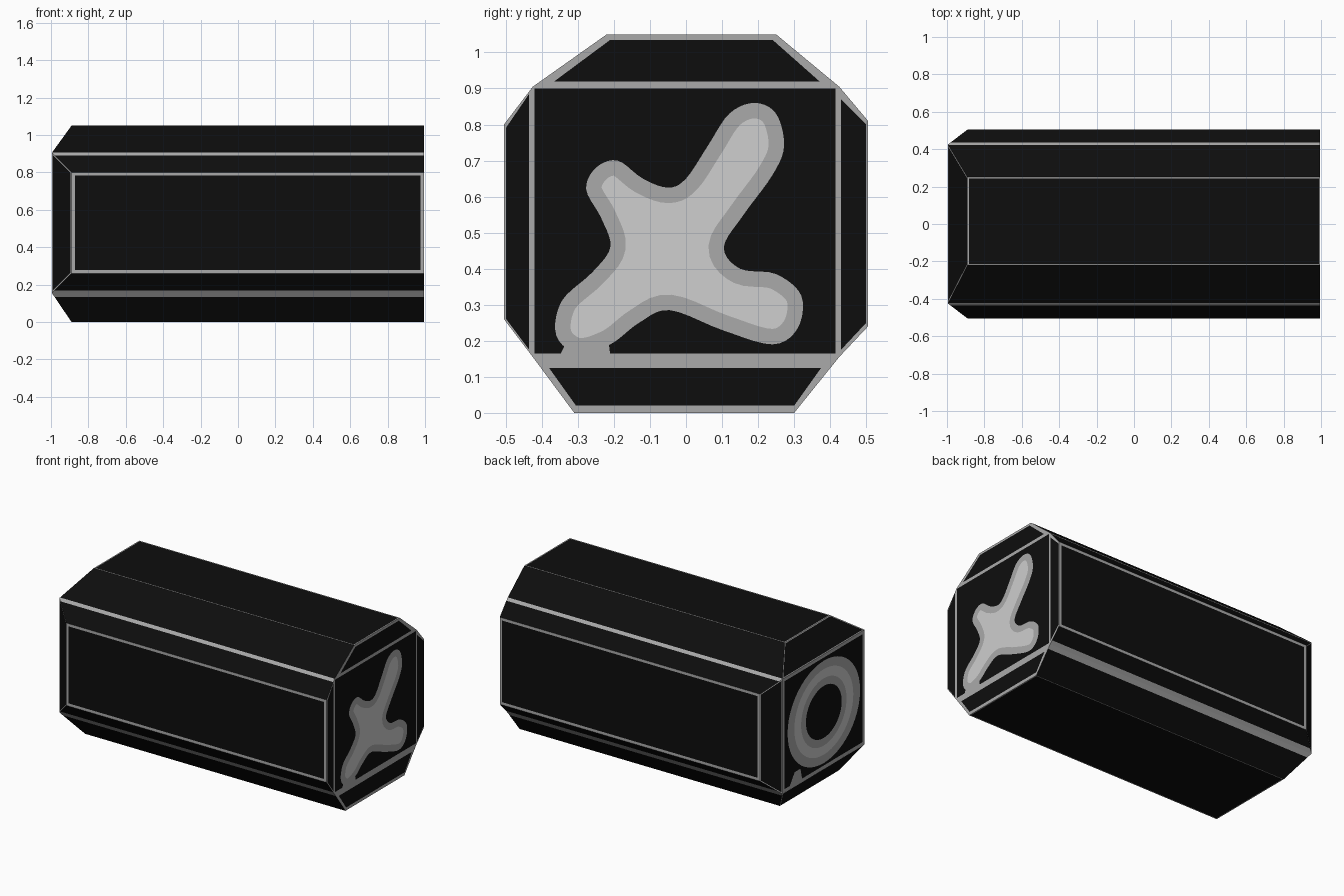
import bpy, bmesh, math
from mathutils import Vector

if "Cube" in bpy.data.objects:
    bpy.data.objects.remove(bpy.data.objects["Cube"])


def material(name, v):
    m = bpy.data.materials.new(name)
    m.diffuse_color = (v, v, v, 1)
    m.use_nodes = True
    m.node_tree.nodes["Principled BSDF"].inputs["Base Color"].default_value = m.diffuse_color
    return m


BLACK = material("black", 0.004)
GREY = material("mid grey", 0.40)
LIGHT = material("light grey", 0.62)
XR, XL, XP = 0.995, -0.995, -0.89      # right end, left end, panel start


def finish(bm, name, mats):
    me = bpy.data.meshes.new(name)
    bm.to_mesh(me)
    bm.free()
    for m in mats:
        me.materials.append(m)
    ob = bpy.data.objects.new(name, me)
    bpy.context.collection.objects.link(ob)
    return ob


def plate(name, pts, x, mat):
    """Flat painted plate on an end; pts are (y, z), counter-clockwise from +x."""
    bm = bmesh.new()
    f = bm.faces.new([bm.verts.new((x, y, z)) for y, z in pts])
    f.normal_update()
    if f.normal.x * x < 0:
        f.normal_flip()
    bmesh.ops.triangulate(bm, faces=bm.faces[:])
    return finish(bm, name, [mat])


def ring(name, inner, outer, centre, x, mat, n=48):
    """Flat elliptical band on an end."""
    bm = bmesh.new()
    loops = []
    for ry, rz in (inner, outer):
        loops.append([bm.verts.new((x, centre[0] + ry * math.cos(i * math.tau / n),
                                    centre[1] + rz * math.sin(i * math.tau / n)))
                      for i in range(n)])
    a, b = loops
    for i in range(n):
        j = (i + 1) % n
        f = bm.faces.new((a[i], a[j], b[j], b[i]))
        f.normal_update()
        if f.normal.x * x < 0:
            f.normal_flip()
    return finish(bm, name, [mat])


def smooth_loop(pts, steps=5):
    """Closed Catmull-Rom curve through the points."""
    p = [Vector(q) for q in pts]
    n, out = len(p), []
    for i in range(n):
        a, b, c, d = p[i - 1], p[i], p[(i + 1) % n], p[(i + 2) % n]
        for s in range(steps):
            t = s / steps
            out.append(0.5 * (2 * b + (c - a) * t + (2 * a - 5 * b + 4 * c - d) * t * t
                              + (3 * b - a - 3 * c + d) * t ** 3))
    return out


def shrink(pts, d):
    """Move a clockwise loop inwards by d."""
    n, out = len(pts), []
    for i in range(n):
        t = (pts[(i + 1) % n] - pts[i - 1]).normalized()
        out.append(pts[i] + Vector((t.y, -t.x)) * d)
    return out


# ---- body: faceted block, chamfered at the left end ----
# each side: two panel points, then the core corner and trim widths before/after it
sides = [
    ((-.31, 0), (.30, 0), (.425, .155), .03, .025),
    ((.505, .24), (.505, .81), (.425, .905), .018, .004),
    ((.25, 1.05), (-.22, 1.05), (-.425, .905), .004, .018),
    ((-.505, .80), (-.505, .26), (-.425, .155), .018, .025),
]
profile = []       # (y, z, left x, kind)
for k, (p, q, c, w0, w1) in enumerate(sides):
    p, q, c = Vector(p), Vector(q), Vector(c)
    nxt = Vector(sides[(k + 1) % 4][0])
    t0, t1 = w0 / (q - c).length, w1 / (nxt - c).length
    profile += [(p, XP, "panel"), (q, XP, "slope"),
                (c.lerp(q, t0), XL + (XP - XL) * t0, "trim"),
                (c, XL, "trim"),
                (c.lerp(nxt, t1), XL + (XP - XL) * t1, "slope")]

bm = bmesh.new()
right = [bm.verts.new((XR, p.x, p.y)) for p, x, kind in profile]
left = [bm.verts.new((x, p.x, p.y)) for p, x, kind in profile]
n = len(profile)
insets = []
for i in range(n):
    j = (i + 1) % n
    f = bm.faces.new((left[i], left[j], right[j], right[i]))
    kind = profile[i][2]
    f.material_index = 1 if kind == "trim" else 0
    if kind == "panel":
        insets.append((f, .018 if (i // 5) % 2 else .007))
for k in range(4):             # sloped faces around the left end
    f = bm.faces.new([left[(5 * k - 2 + s) % n] for s in range(6)])
    insets.append((f, .006))
insets.append((bm.faces.new([left[5 * k + 3] for k in range(4)]), .022))
end = bm.faces.new(right)
end.material_index = 1
bmesh.ops.recalc_face_normals(bm, faces=bm.faces[:])
for f, w in insets:            # thin grey rim on every panel
    rim = bmesh.ops.inset_individual(bm, faces=[f], thickness=w, use_even_offset=True)
    for r in rim["faces"]:
        r.material_index = 1
    f.material_index = 0
finish(bm, "body", [BLACK, GREY])

# ---- right end: black fields leaving grey lines between them ----
fields = {
    "end_field_top": [(.37, .92), (.24, 1.035), (-.21, 1.035), (-.365, .92)],
    "end_field_centre": [(-.42, .165), (.415, .165), (.415, .90), (-.42, .90)],
    "end_field_bottom": [(-.305, .02), (.30, .02), (.375, .125), (-.38, .125)],
    "end_field_front": [(-.435, .175), (-.435, .885), (-.50, .79), (-.50, .262)],
    "end_field_back": [(.43, .175), (.50, .25), (.50, .80), (.43, .87)],
}
for name, pts in fields.items():
    plate(name, pts, XR + .0015, BLACK)

# ---- right end: painted cross ----
cross = smooth_loop([
    (.19, .86), (.25, .83), (.272, .74), (.24, .66), (.16, .55), (.105, .46),
    (.15, .40), (.25, .385), (.32, .325), (.31, .235), (.24, .19), (.10, .23),
    (-.045, .285), (-.13, .25), (-.21, .19), (-.30, .165), (-.36, .215), (-.345, .31),
    (-.26, .39), (-.21, .46), (-.235, .54), (-.277, .62), (-.25, .68), (-.19, .70),
    (-.12, .65), (-.05, .625), (.0, .65), (.06, .74), (.12, .83)])
plate("cross_outline", cross, XR + .003, GREY)
plate("cross_fill", shrink(cross, .043), XR + .005, LIGHT)
plate("cross_foot", [(-.35, .16), (-.21, .16), (-.215, .20), (-.33, .20)], XR + .0032, GREY)

# ---- left end: painted ring ----
C = (0, .53)
ring("ring_inner_outline", (.185, .17), (.235, .22), C, XL - .003, GREY)
ring("ring_fill", (.235, .22), (.305, .28), C, XL - .003, LIGHT)
ring("ring_outer_outline", (.305, .28), (.375, .335), C, XL - .003, GREY)
plate("ring_foot", [(.22, .165), (.36, .165), (.30, .25), (.24, .25)], XL - .002, GREY)
